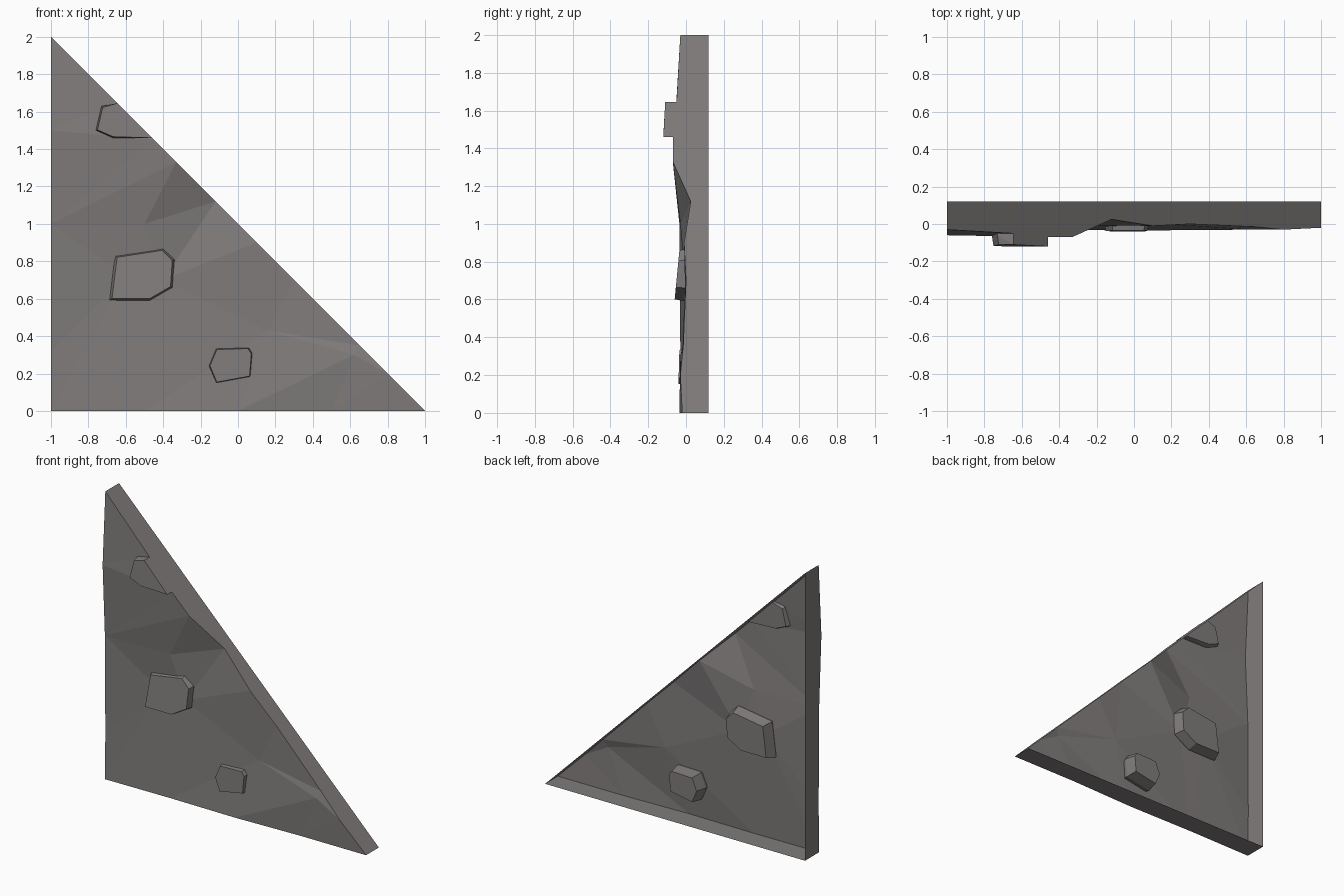
import bpy
import bmesh
from mathutils import Vector
from mathutils.geometry import delaunay_2d_cdt

if "Cube" in bpy.data.objects:
    bpy.data.objects.remove(bpy.data.objects["Cube"], do_unlink=True)

stone = bpy.data.materials.new("warm_grey_stone")
stone.use_nodes = True
GREY = (0.215, 0.202, 0.198, 1)
stone.diffuse_color = GREY
stone.node_tree.nodes["Principled BSDF"].inputs["Base Color"].default_value = GREY

BACK = 0.12


def finish(name, bm):
    mesh = bpy.data.meshes.new(name)
    bm.to_mesh(mesh)
    bm.free()
    mesh.materials.append(stone)
    obj = bpy.data.objects.new(name, mesh)
    bpy.context.collection.objects.link(obj)
    return obj


# Rim of the slab: along the bottom, up the slope, down the upright edge (x, z, y)
rim = [(-1, 0, -.035), (-.5, 0, -.03), (0, 0, -.035), (.5, 0, -.02), (1, 0, -.02),
       (.8, .2, -.03), (.65, .35, -.015), (.3, .7, .0), (.1, .9, -.01),
       (-.12, 1.12, .025), (-.33, 1.33, -.07), (-.45, 1.45, -.07), (-.65, 1.65, -.05),
       (-1, 2, -.03), (-1, 1.5, -.06), (-1, 1, -.035), (-1, .32, -.03)]
# Rough points inside the face
inner = [(-.5, 1, -.03), (-.6, .72, -.005), (-.4, .7, -.005), (.16, .43, .0), (.62, .3, -.03)]
creases = [((-1, 1), (-.33, 1.33)), ((-1, 1), (-.5, 1)), ((-.5, 1), (-.12, 1.12)),
           ((-.5, 1), (-.33, 1.33)), ((-1, 1.5), (-.45, 1.45)), ((-1, .32), (-.6, .72)),
           ((-1, 0), (-.6, .72)), ((-.5, 0), (.16, .43)), ((.16, .43), (.62, .3)),
           ((0, 0), (.62, .3)), ((.5, 0), (.8, .2)), ((.16, .43), (.3, .7)),
           ((-.4, .7), (.1, .9))]

points = rim + inner
flat = [Vector((x, z)) for x, z, y in points]
index = {(x, z): i for i, (x, z, y) in enumerate(points)}
count = len(rim)
edges = [(i, (i + 1) % count) for i in range(count)]
edges += [(index[a], index[b]) for a, b in creases]
co, _, tris, origin, _, _ = delaunay_2d_cdt(flat, edges, [], 1, 1e-5)

# Rough stone slab: faceted front and straight sides, open at the back
bm = bmesh.new()
front = [bm.verts.new((p.x, points[o[0]][2] if o else -.03, p.y)) for p, o in zip(co, origin)]
for tri in tris:
    face = bm.faces.new([front[i] for i in tri])
    face.normal_update()
    if face.normal.y > 0:
        face.normal_flip()
outline = [e for e in bm.edges if e.is_boundary]
sides = bmesh.ops.extrude_edge_only(bm, edges=outline)
for v in sides["geom"]:
    if isinstance(v, bmesh.types.BMVert):
        v.co.y = BACK
bmesh.ops.recalc_face_normals(bm, faces=bm.faces[:])
if sum(f.normal.y * f.calc_area() for f in bm.faces) > 0:
    bmesh.ops.reverse_faces(bm, faces=bm.faces[:])
finish("slab", bm)


def rock(name, ring, low_y, high_y, middle_y, back_y):
    """Faceted stone: a bevelled, tilted front, a full girth and a smaller back."""
    centre = sum((Vector(p) for p in ring), Vector((0, 0))) / len(ring)
    zs = [z for x, z in ring]
    bm = bmesh.new()

    def inset(p, factor):
        p = Vector(p)
        return p if p.x + p.y > .995 else centre + (p - centre) * factor

    for p in ring:
        f, b = inset(p, .92), inset(p, .88)
        t = (p[1] - min(zs)) / (max(zs) - min(zs))
        bm.verts.new((f.x, low_y + (high_y - low_y) * t, f.y))
        bm.verts.new((p[0], middle_y, p[1]))
        bm.verts.new((b.x, back_y, b.y))
    bmesh.ops.convex_hull(bm, input=bm.verts[:])
    bmesh.ops.dissolve_limit(bm, angle_limit=.03, verts=bm.verts[:], edges=bm.edges[:])
    bmesh.ops.recalc_face_normals(bm, faces=bm.faces[:])
    finish(name, bm)


# Embedded stones, the upper one cut flush with the slope
rock("large_rock", [(-.69, .59), (-.47, .59), (-.35, .66), (-.34, .81), (-.4, .87), (-.66, .83)],
     -.06, -.035, .0, .07)
rock("small_rock", [(-.12, .145), (.07, .18), (.08, .31), (.06, .34), (-.12, .335), (-.16, .24)],
     -.04, -.035, .01, .09)
rock("upper_rock", [(-.67, 1.46), (-.46, 1.46), (-.645, 1.645), (-.73, 1.63), (-.76, 1.5)],
     -.12, -.11, -.06, -.03)
